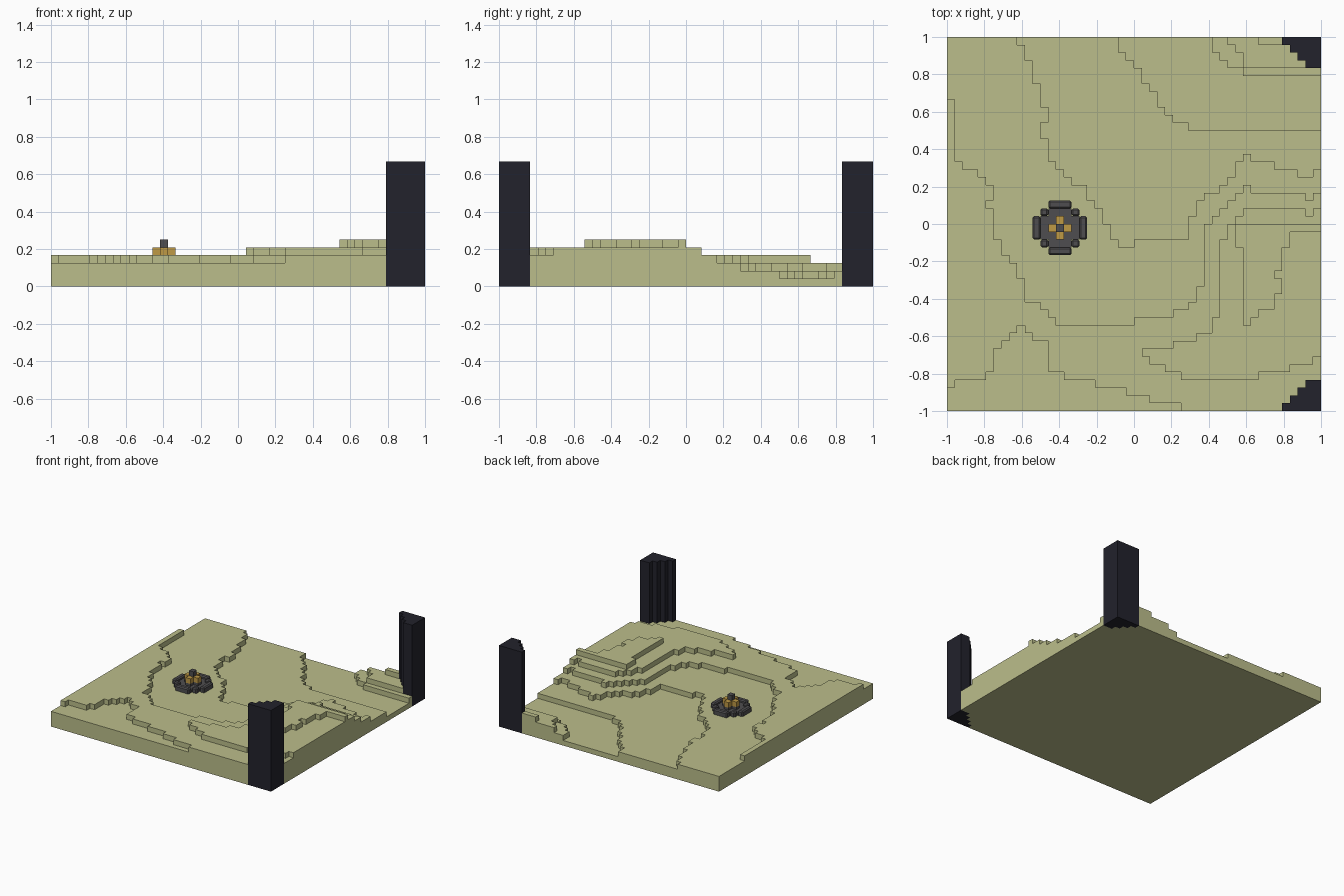
import bpy
import bmesh

GRID = 48            # cells along each side
CELL = 2 / GRID      # size of one cell and of one height step

if "Cube" in bpy.data.objects:
    bpy.data.objects.remove(bpy.data.objects["Cube"], do_unlink=True)


def make_material(name, red, green, blue):
    material = bpy.data.materials.new(name)
    material.use_nodes = True
    colour = (red, green, blue, 1)
    material.diffuse_color = colour
    shader = next(n for n in material.node_tree.nodes if n.type == "BSDF_PRINCIPLED")
    shader.inputs["Base Color"].default_value = colour
    return material


grass = make_material("dry grass", .50, .515, .258)
obsidian = make_material("dark stone", .016, .016, .025)
rock = make_material("grey rock", .078, .076, .08)
wood = make_material("orange wood", .52, .32, .06)


def inside(path, x, y):
    """True within a right-angled outline stored as alternating x and y."""
    xs, ys = path[0::2], path[1::2]
    crossings = 0
    for k, edge_x in enumerate(xs):
        low, high = sorted((ys[k - 1], ys[k]))
        if edge_x > x and low < y < high:
            crossings += 1
    return crossings % 2 == 1


def place(x, y, z):
    return (x * CELL - 1, y * CELL - 1, z * CELL)


def column_object(name, columns, material, floor=0):
    """Joins square columns, given as {(i, j): top}, into one stepped mesh."""
    bm = bmesh.new()

    def quad(*corners):
        bm.faces.new([bm.verts.new(place(*c)) for c in corners])

    for (i, j), top in columns.items():
        ring = [(i, j), (i + 1, j), (i + 1, j + 1), (i, j + 1)]
        quad(*[(x, y, top) for x, y in ring])
        quad(*[(x, y, floor) for x, y in reversed(ring)])
        neighbours = [(i, j - 1), (i + 1, j), (i, j + 1), (i - 1, j)]
        for k, neighbour in enumerate(neighbours):
            low = columns.get(neighbour, floor)
            if low < top:
                a, b = ring[k], ring[(k + 1) % 4]
                quad((*a, low), (*b, low), (*b, top), (*a, top))
    bmesh.ops.remove_doubles(bm, verts=bm.verts, dist=CELL / 100)
    mesh = bpy.data.meshes.new(name)
    bm.to_mesh(mesh)
    bm.free()
    mesh.materials.append(material)
    obj = bpy.data.objects.new(name, mesh)
    bpy.context.collection.objects.link(obj)
    return obj


def box(name, x0, x1, y0, y1, z0, z1, material, bevel=0):
    bm = bmesh.new()
    bmesh.ops.create_cube(bm, size=1)
    for v in bm.verts:
        v.co = place(x1 if v.co.x > 0 else x0,
                     y1 if v.co.y > 0 else y0,
                     z1 if v.co.z > 0 else z0)
    mesh = bpy.data.meshes.new(name)
    bm.to_mesh(mesh)
    bm.free()
    mesh.materials.append(material)
    obj = bpy.data.objects.new(name, mesh)
    bpy.context.collection.objects.link(obj)
    if bevel:
        modifier = obj.modifiers.new("worn edges", "BEVEL")
        modifier.width = bevel * CELL
        modifier.segments = 1
    return obj


# Terrace outlines: the valley sinks, the hill and the back corner rise
valley_upper = [0, 40, 1, 32, 2, 31, 4, 30, 5, 29, 6, 27, 5, 26, 6, 22, 7, 20,
                8, 19, 9, 17, 10, 14, 12, 13, 13, 12, 14, 11, 24, 12, 29, 13,
                31, 14, 32, 16, 33, 24, 34, 25, 35, 26, 36, 27, 37, 28, 38, 29,
                39, 28, 46, 27, 47, 28, 48, 48]
valley_middle = [9, 47, 10, 45, 11, 42, 12, 39, 13, 37, 12, 35, 13, 32, 14, 31,
                 15, 30, 16, 29, 18, 27, 19, 26, 20, 24, 21, 22, 22, 21, 24, 22,
                 31, 25, 32, 27, 33, 28, 35, 29, 36, 30, 37, 32, 38, 33, 39, 32,
                 42, 31, 45, 30, 47, 31, 48, 48]
valley_floor = [22, 46, 23, 45, 24, 44, 25, 42, 26, 41, 27, 39, 28, 38, 29, 37,
                31, 36, 48, 48]
front_dip = [1, 4, 5, 5, 6, 8, 7, 9, 8, 10, 9, 11, 10, 10, 11, 9, 13, 5, 15, 4,
             19, 3, 23, 2, 26, 1, 30, 0, 0, 3]
hill_lower = [48, 7, 47, 6, 44, 5, 40, 4, 30, 5, 28, 6, 26, 7, 25, 8, 29, 9,
              32, 10, 34, 12, 35, 22, 36, 24, 37, 25, 38, 26, 46, 25, 47, 26]
hill_ridge = [48, 23, 44, 21, 43, 18, 42, 17, 43, 15, 42, 13, 40, 12, 39, 11,
              38, 21, 37, 24]
corner_lower = [34, 46, 35, 45, 36, 44, 38, 43, 48, 48]
corner_middle = [36, 47, 37, 46, 38, 44, 48, 48]
corner_upper = [40, 47, 48, 48]

lowered = [valley_upper, valley_middle, valley_floor, front_dip]
raised = [hill_lower, hill_ridge, corner_lower, corner_middle, corner_upper]

# Corner pillars, stepped on their inner side
pillar_top = 16
front_pillar = {(GRID - 1 - i, j): pillar_top for j in range(4) for i in range(5 - j)}
back_pillar = {(i, GRID - 1 - j): pillar_top for i, j in front_pillar}
column_object("front_pillar", front_pillar, obsidian)
column_object("back_pillar", back_pillar, obsidian)

# Terraced ground, leaving out the pillar cells
ground = {}
for i in range(GRID):
    for j in range(GRID):
        if (i, j) in front_pillar or (i, j) in back_pillar:
            continue
        x, y = i + .5, j + .5
        height = 4
        height -= sum(inside(path, x, y) for path in lowered)
        height += sum(inside(path, x, y) for path in raised)
        ground[i, j] = height
column_object("terraced_ground", ground, grass)

# Fire pit: a bed, a ring of worn stones, and stacked logs
fire_x, fire_y, base = 14.5, 23.5, 3


def fire_box(name, x, y, half_x, half_y, z0, z1, material, bevel=0):
    cx, cy = fire_x + x, fire_y + y
    box(name, cx - half_x, cx + half_x, cy - half_y, cy + half_y,
        base + z0, base + z1, material, bevel)


bed = {(14 + i, 23 + j): base + .5 for i in range(-2, 3) for j in range(-2, 3)
       if abs(i) + abs(j) < 4}
column_object("fire_bed", bed, rock, floor=base - .5)

for number, side in enumerate((-1, 1)):
    fire_box(f"ring_stone_x_{number}", 3 * side, 0, .5, 1.5, -.2, 1, rock, .2)
    fire_box(f"ring_stone_y_{number}", 0, 3 * side, 1.5, .5, -.2, 1, rock, .2)
    for other in (-1, 1):
        fire_box(f"ring_corner_{number}_{other}", 2 * side, 2 * other,
                 .5, .5, -.2, 1, rock, .2)
    fire_box(f"log_x_{number}", side, 0, .5, .5, 1, 2, wood)
    fire_box(f"log_y_{number}", 0, side, .5, .5, 1, 2, wood)
    fire_box(f"ember_x_{number}", side, 0, .5, .5, .4, 1, rock)
    fire_box(f"ember_y_{number}", 0, side, .5, .5, .4, 1, rock)
fire_box("fire_core", 0, 0, .5, .5, .4, 3, rock)
